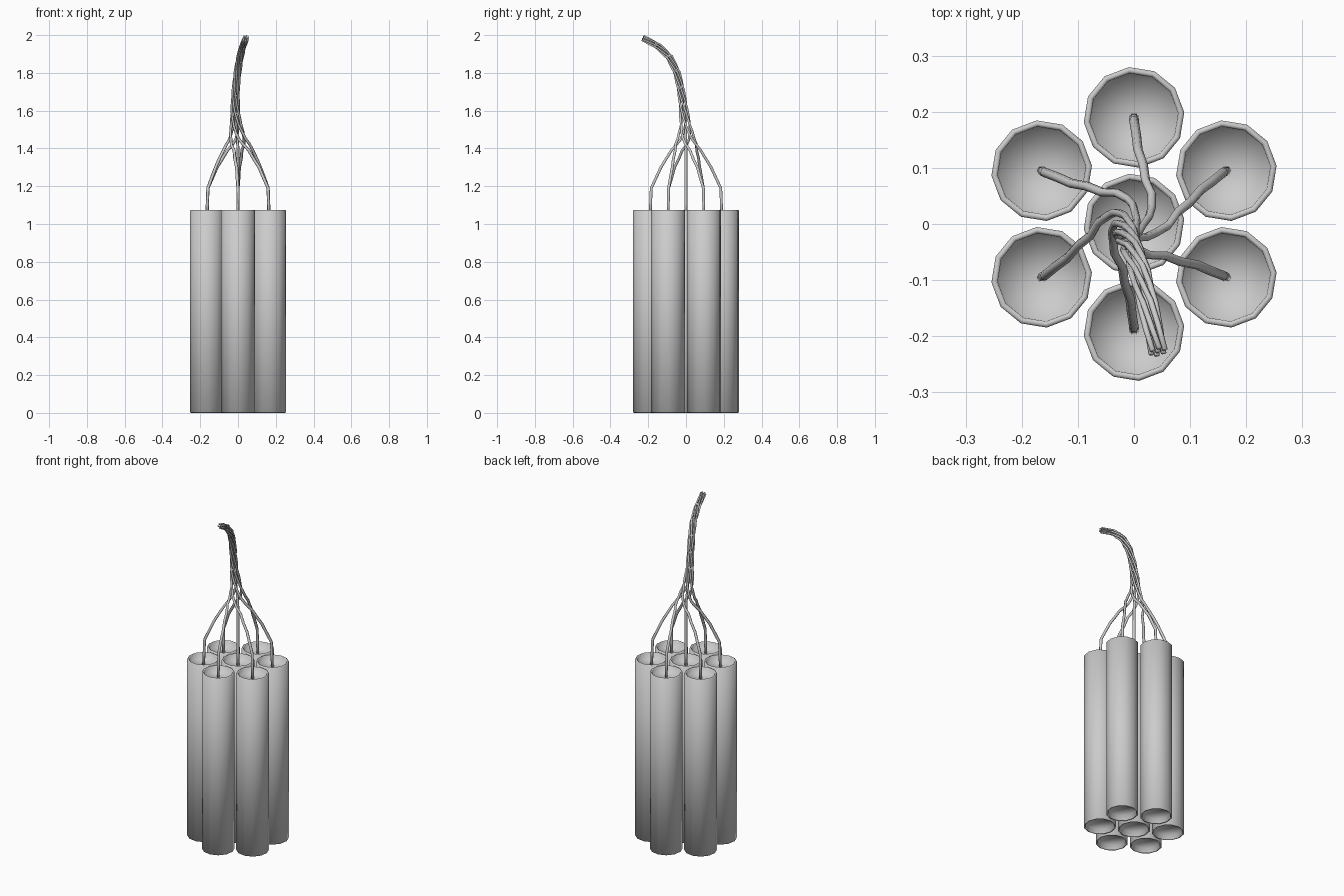
import bpy, bmesh, math
from mathutils import Vector

if "Cube" in bpy.data.objects:
    bpy.data.objects.remove(bpy.data.objects["Cube"])

SIDES, HEIGHT, SPACING = 12, 1.075, 0.19


def lerp_table(table, t):
    for a, b in zip(table, table[1:]):
        if t <= b[0]:
            f = (t - a[0]) / (b[0] - a[0])
            return [p + (q - p) * f for p, q in zip(a[1:], b[1:])]
    return list(table[-1][1:])


def make_object(name, bm):
    bmesh.ops.recalc_face_normals(bm, faces=bm.faces)
    for f in bm.faces:
        f.smooth = True
    mesh = bpy.data.meshes.new(name)
    bm.to_mesh(mesh)
    bm.free()
    ob = bpy.data.objects.new(name, mesh)
    bpy.context.collection.objects.link(ob)


def bridge(bm, rings):
    for a, b in zip(rings, rings[1:]):
        n = len(a)
        for i in range(n):
            bm.faces.new((a[i], a[(i + 1) % n], b[(i + 1) % n], b[i]))


# Stick: lathed tube with a recessed cap at both ends
def stick(name, x, y, turn):
    profile = [(0.077, 0.03), (0.079, 0.004), (0.084, 0.0), (0.09, 0.003),
               (0.09, HEIGHT - 0.003), (0.084, HEIGHT),
               (0.079, HEIGHT - 0.004), (0.077, HEIGHT - 0.03)]
    bm = bmesh.new()
    rings = []
    for r, z in profile:
        rings.append([bm.verts.new((x + r * math.cos(turn + math.tau * i / SIDES),
                                    y + r * math.sin(turn + math.tau * i / SIDES), z))
                      for i in range(SIDES)])
    bridge(bm, rings)
    for ring, z in ((rings[0], 0.035), (rings[-1], HEIGHT - 0.035)):
        c = bm.verts.new((x, y, z))
        for i in range(SIDES):
            bm.faces.new((ring[i], ring[(i + 1) % SIDES], c))
    make_object(name, bm)


# Shared fuse path: parameter, centre x, y, z, spread from centre, twist, thickness
PATH = [
    (0, 0, 0, 1.035, 0.190, 0, 0.0085),
    (1, 0, 0, 1.19, 0.184, 0, 0.0085),
    (2, 0, 0, 1.30, 0.133, -3, 0.0085),
    (3, 0, 0, 1.39, 0.080, -15, 0.008),
    (4, -0.003, 0, 1.45, 0.045, -50, 0.0075),
    (5, -0.010, -0.003, 1.52, 0.027, -85, 0.007),
    (6, -0.015, -0.012, 1.61, 0.019, -135, 0.0065),
    (7, -0.012, -0.027, 1.71, 0.016, -200, 0.006),
    (8, -0.003, -0.047, 1.80, 0.015, -260, 0.006),
    (9, 0.010, -0.085, 1.88, 0.015, -320, 0.0055),
    (10, 0.025, -0.145, 1.94, 0.014, -380, 0.0055),
    (11, 0.043, -0.228, 1.985, 0.013, -430, 0.005),
]


def cross_frame(tangent):
    t = tangent.normalized()
    u = (Vector((1, 0, 0)) - t * t.x).normalized()
    return u, t.cross(u)


# Fuse: thin tapering strand that twists around the shared path
def fuse(name, angle, spread):
    steps = 22
    pts, thick = [], []
    for k in range(steps + 1):
        s = k * 0.5
        x, y, z, r, twist, th = lerp_table(PATH, s)
        ahead = Vector(lerp_table(PATH, min(s + 0.5, 11))[:3])
        behind = Vector(lerp_table(PATH, max(s - 0.5, 0))[:3])
        u, v = cross_frame(ahead - behind)
        a = angle + math.radians(twist)
        pts.append(Vector((x, y, z)) + (u * math.cos(a) + v * math.sin(a)) * r * spread)
        thick.append(th)
    bm = bmesh.new()
    rings = []
    for k, p in enumerate(pts):
        u, v = cross_frame(pts[min(k + 1, steps)] - pts[max(k - 1, 0)])
        rings.append([bm.verts.new(p + (u * math.cos(math.tau * i / 6)
                                        + v * math.sin(math.tau * i / 6)) * thick[k])
                      for i in range(6)])
    bridge(bm, rings)
    bm.faces.new(rings[0])
    bm.faces.new(rings[-1])
    make_object(name, bm)


# Centre stick ringed by six more
stick("centre_stick", 0, 0, 0.1)
fuse("centre_fuse", 0, 0)
for i in range(6):
    a = math.radians(30 + 60 * i)
    stick(f"outer_stick_{i + 1}", SPACING * math.cos(a), SPACING * math.sin(a), a + 0.1)
    fuse(f"outer_fuse_{i + 1}", a, 1)
